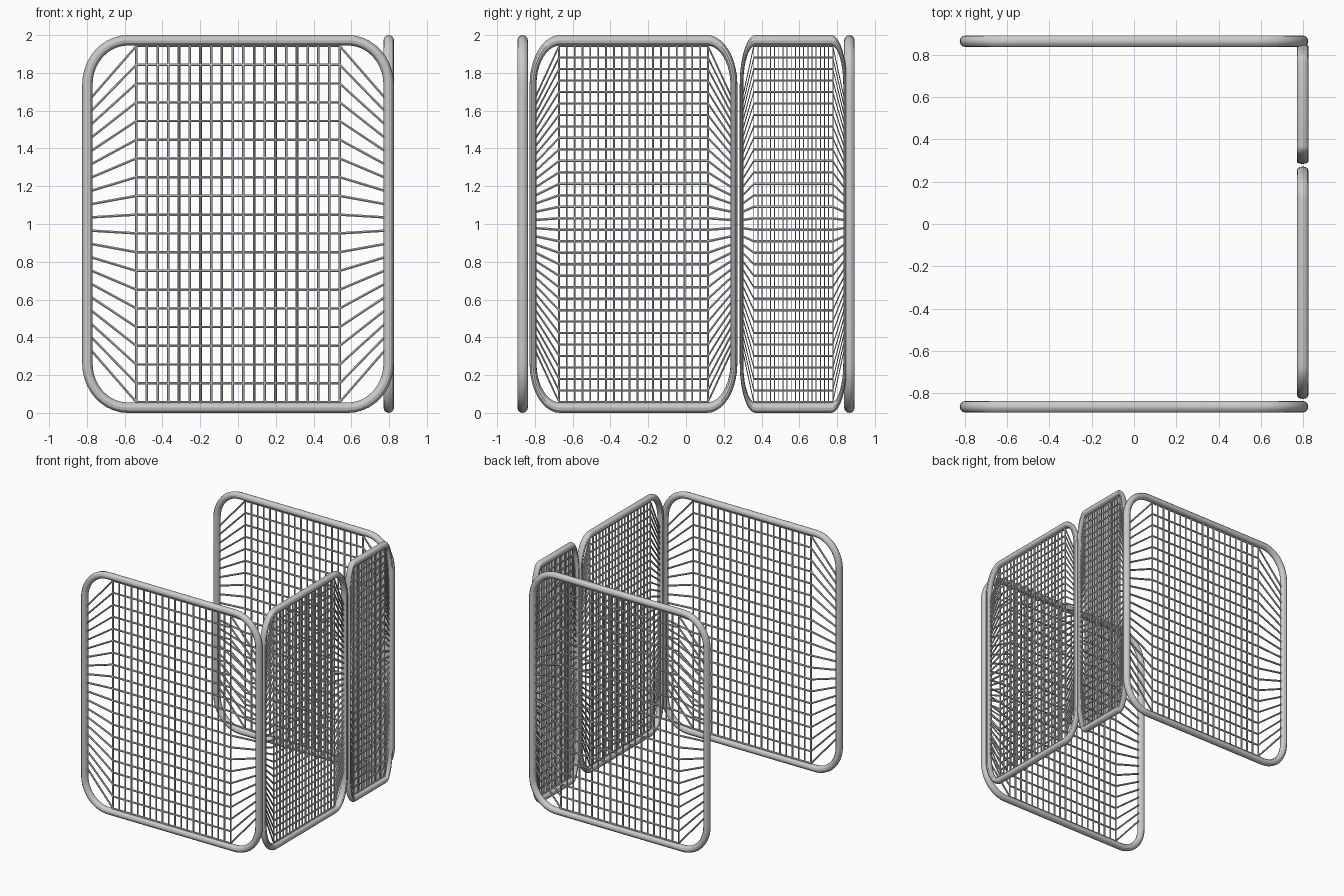
import bpy
from math import sin, cos, pi

if "Cube" in bpy.data.objects:
    bpy.data.objects.remove(bpy.data.objects["Cube"])

W, RX, RZ, TUBE = 0.799, 0.215, 0.235, 0.0275   # frame centreline half width, corner radii, tube radius


def make_tubes(name, paths, radius, res, cyclic=False):
    """Sweep a round section along each path and turn the result into a mesh."""
    cu = bpy.data.curves.new(name, 'CURVE')
    cu.dimensions = '3D'
    cu.bevel_depth = radius
    cu.bevel_resolution = res
    cu.use_fill_caps = True
    for pts in paths:
        sp = cu.splines.new('POLY')
        sp.points.add(len(pts) - 1)
        for p, c in zip(sp.points, pts):
            p.co = (*c, 1)
        sp.use_cyclic_u = cyclic
    ob = bpy.data.objects.new(name, cu)
    bpy.context.collection.objects.link(ob)
    bpy.ops.object.select_all(action='DESELECT')
    ob.select_set(True)
    bpy.context.view_layer.objects.active = ob
    bpy.ops.object.convert(target='MESH')
    ob = bpy.context.view_layer.objects.active
    ob.name = name
    bpy.ops.object.shade_smooth_by_angle()
    return ob


def frame_path():
    """Rounded rectangle in the XZ plane."""
    pts = []
    top = 1 - TUBE
    for i, (sx, sz) in enumerate([(1, 1), (-1, 1), (-1, -1), (1, -1)]):
        for k in range(11):
            a = pi / 2 * (i + k / 10)
            pts.append((sx * (W - RX) + RX * cos(a), 0,
                        1 + sz * (top - RZ) + RZ * sin(a)))
    return pts


def panel(name, centre, width, turn, rows, cols, half):
    """Rounded tube frame filled with a wire grid whose sides fan inward."""
    # horizontal wires: straight across the grid, bent towards the frame sides
    horizontal = []
    for i in range(rows):
        d = -0.942 + 1.884 * i / (rows - 1)
        horizontal.append([(-0.795, 0, 1 + d * 0.69), (-half, 0, 1 + d),
                           (half, 0, 1 + d), (0.795, 0, 1 + d * 0.69)])
    # vertical wires
    xs = [-half + 2 * half * i / (cols - 1) for i in range(cols)]
    vertical = [[(x, 0, 0.04), (x, 0, 1.96)] for x in xs]
    parts = [make_tubes(name + "_frame", [frame_path()], TUBE, 4, True),
             make_tubes(name + "_cross_wires", horizontal, 0.0075, 1),
             make_tubes(name + "_upright_wires", vertical, 0.007, 1)]
    for ob in parts:
        ob.location = (*centre, 0)
        ob.rotation_euler.z = turn
        ob.scale.x = width / (2 * (W + TUBE))


# long front and back panels
panel("front_panel", (0, -0.865), 1.65, 0, 20, 20, 0.54)
panel("back_panel", (0, 0.865), 1.65, 0, 20, 20, 0.54)
# side panels with a finer grid, squeezed in width
panel("wide_side_panel", (0.798, -0.278), 1.10, pi / 2, 32, 20, 0.593)
panel("narrow_side_panel", (0.798, 0.568), 0.567, pi / 2, 32, 20, 0.61)
